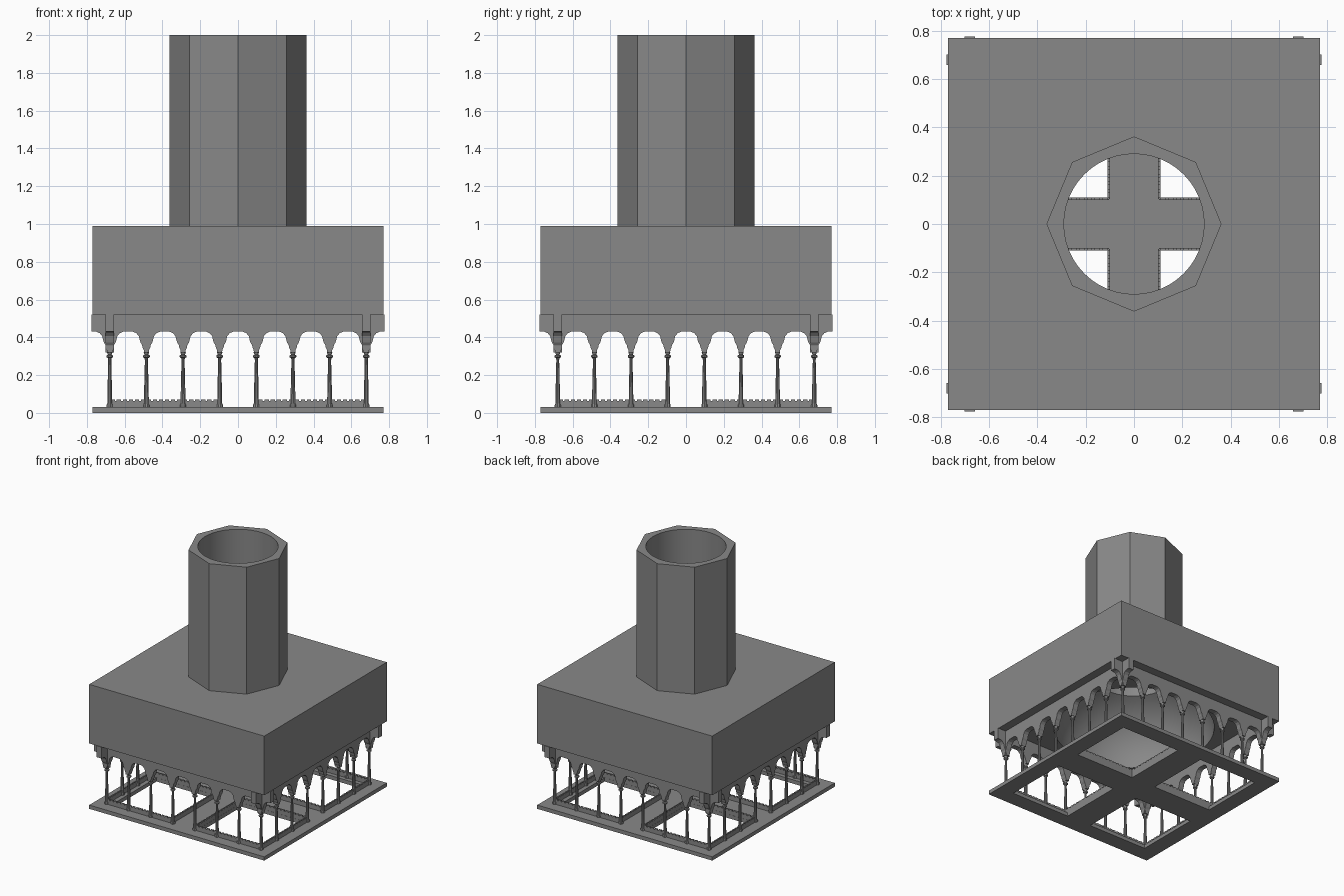
import bpy, bmesh, math
from mathutils import Matrix, Vector

if "Cube" in bpy.data.objects:
    bpy.data.objects.remove(bpy.data.objects["Cube"])

stone = bpy.data.materials.new("grey stone")
stone.use_nodes = True
GREY = (0.25, 0.25, 0.25, 1)
stone.diffuse_color = GREY
stone.node_tree.nodes["Principled BSDF"].inputs["Base Color"].default_value = GREY

BAY = 0.194           # column spacing
LINE = 3.5 * BAY      # arcade line
FLOOR = 0.03


def finish(name, bm, smooth=False):
    bmesh.ops.recalc_face_normals(bm, faces=bm.faces)
    mesh = bpy.data.meshes.new(name)
    bm.to_mesh(mesh)
    bm.free()
    mesh.materials.append(stone)
    ob = bpy.data.objects.new(name, mesh)
    bpy.context.collection.objects.link(ob)
    if smooth:
        smooth_by_angle(ob)
    return ob


def smooth_by_angle(ob):
    bpy.ops.object.select_all(action='DESELECT')
    ob.select_set(True)
    bpy.context.view_layer.objects.active = ob
    bpy.ops.object.shade_smooth_by_angle(angle=math.radians(30))


def add_box(bm, lo, hi):
    lo, hi = Vector(lo), Vector(hi)
    size = hi - lo
    m = Matrix.Translation((lo + hi) / 2) @ Matrix.Diagonal((*size, 1))
    bmesh.ops.create_cube(bm, size=1, matrix=m)


def add_prism(bm, outline, depth):
    """Extrude an x-z outline along y, centred on y = 0."""
    face = bm.faces.new([bm.verts.new((x, -depth / 2, z)) for x, z in outline])
    ext = bmesh.ops.extrude_face_region(bm, geom=[face])["geom"]
    moved = [v for v in ext if isinstance(v, bmesh.types.BMVert)]
    bmesh.ops.translate(bm, verts=moved, vec=(0, depth, 0))


def lathe(bm, profile, sides, turn=0.0):
    rings = []
    for r, z in profile:
        rings.append([bm.verts.new((r * math.cos(turn + math.tau * i / sides),
                                    r * math.sin(turn + math.tau * i / sides), z))
                      for i in range(sides)])
    for a, b in zip(rings, rings[1:]):
        for i in range(sides):
            j = (i + 1) % sides
            bm.faces.new((a[i], a[j], b[j], b[i]))
    bm.faces.new(rings[0])
    bm.faces.new(rings[-1])


def cut(ob, cutter):
    mod = ob.modifiers.new("cut", 'BOOLEAN')
    mod.operation, mod.solver, mod.object = 'DIFFERENCE', 'EXACT', cutter
    bpy.context.view_layer.objects.active = ob
    bpy.ops.object.modifier_apply(modifier=mod.name)
    bpy.data.objects.remove(cutter)


# Floor: a cross with a border around four square openings
HOLE_IN, HOLE_OUT, EDGE = 0.11, 0.64, 0.77
bm = bmesh.new()
steps = [-EDGE, -HOLE_OUT, -HOLE_IN, HOLE_IN, HOLE_OUT, EDGE]
grid = [[bm.verts.new((x, y, 0)) for y in steps] for x in steps]
for i in range(5):
    for j in range(5):
        if not (i in (1, 3) and j in (1, 3)):
            bm.faces.new((grid[i][j], grid[i + 1][j], grid[i + 1][j + 1], grid[i][j + 1]))
top = bmesh.ops.extrude_face_region(bm, geom=bm.faces[:])["geom"]
bmesh.ops.translate(bm, verts=[v for v in top if isinstance(v, bmesh.types.BMVert)],
                    vec=(0, 0, FLOOR))
finish("floor_plate", bm)

# Upper block, hollowed by a dome with a round opening
bm = bmesh.new()
add_box(bm, (-EDGE, -EDGE, 0.52), (EDGE, EDGE, 0.99))
block = finish("upper_block", bm)
WELL = 0.29
RADIUS = 0.6
bm = bmesh.new()
dome = [(RADIUS, 0.4)]
last = math.acos(WELL / RADIUS)
dome += [(RADIUS * math.cos(last * i / 12), 0.52 + 0.44 * math.sin(last * i / 12) / math.sin(last))
         for i in range(13)]
dome.append((WELL, 1.2))
lathe(bm, dome, 48)
cut(block, finish("dome_cutter", bm))
smooth_by_angle(block)

# Octagonal tower with a round well
bm = bmesh.new()
lathe(bm, [(0.362, 0.99), (0.362, 2.0)], 8)
tower = finish("tower", bm)
bm = bmesh.new()
lathe(bm, [(WELL, 0.8), (WELL, 2.2)], 48)
cut(tower, finish("well_cutter", bm))
smooth_by_angle(tower)

# Arcade walls: lobed arches repeated along each side
half_arch = [(0.084, 0.32), (0.083, 0.333), (0.077, 0.345), (0.074, 0.36), (0.066, 0.372),
             (0.062, 0.385), (0.057, 0.406), (0.044, 0.422), (0.025, 0.43)]
lobes = [(-x, z) for x, z in half_arch] + [(x, z) for x, z in reversed(half_arch)]
END = 4 * BAY
outline = [(-END, 0.432)]
for i in range(-4, 5):
    outline += [(i * BAY + x, z) for x, z in lobes if abs(i * BAY + x) < END]
outline += [(END, 0.432), (END, 0.522), (-END, 0.522)]
sides = ("front", "left", "back", "right")
for k, side in enumerate(sides):
    bm = bmesh.new()
    add_prism(bm, outline, 0.044)
    wall = Matrix.Rotation(k * math.pi / 2, 4, 'Z') @ Matrix.Translation((0, -LINE, 0))
    bmesh.ops.transform(bm, matrix=wall, verts=bm.verts)
    finish(side + "_arcade", bm)

# Slender turned columns with ringed capitals
column = [(0.017, FLOOR), (0.017, 0.042), (0.013, 0.05), (0.012, 0.12), (0.008, 0.28),
          (0.01, 0.29), (0.018, 0.295), (0.018, 0.304), (0.01, 0.308), (0.015, 0.322)]
bm = bmesh.new()
lathe(bm, column, 10)
first = finish("column", bm, True)
spots = [(n + 0.5) * BAY for n in range(-4, 4)]
places = [(x, y) for x in spots for y in spots if max(abs(x), abs(y)) > LINE - 0.01]
for n, (x, y) in enumerate(places):
    ob = first if n == 0 else first.copy()
    ob.name = f"column_{n + 1}"
    if n:
        bpy.context.collection.objects.link(ob)
    ob.location = (x, y, 0)

# Low railings with a notched top around each opening
IN = 0.5 * BAY + 0.007
span = LINE - IN
for sx, sy, name in ((1, -1, "front_left"), (-1, -1, "front_right"),
                     (1, 1, "back_left"), (-1, 1, "back_right")):
    bm = bmesh.new()
    T = 0.005
    for pos in (IN, LINE):
        add_box(bm, (IN, pos - T, FLOOR), (LINE, pos + T, 0.063))
        add_box(bm, (pos - T, IN, FLOOR), (pos + T, LINE, 0.063))
        for i in range(18):
            c = IN + span * (i + 0.5) / 18
            add_box(bm, (c - 0.011, pos - T, 0.063), (c + 0.011, pos + T, 0.072))
            add_box(bm, (pos - T, c - 0.011, 0.063), (pos + T, c + 0.011, 0.072))
    bmesh.ops.scale(bm, vec=(sx, sy, 1), verts=bm.verts)
    finish(name + "_railing", bm)
